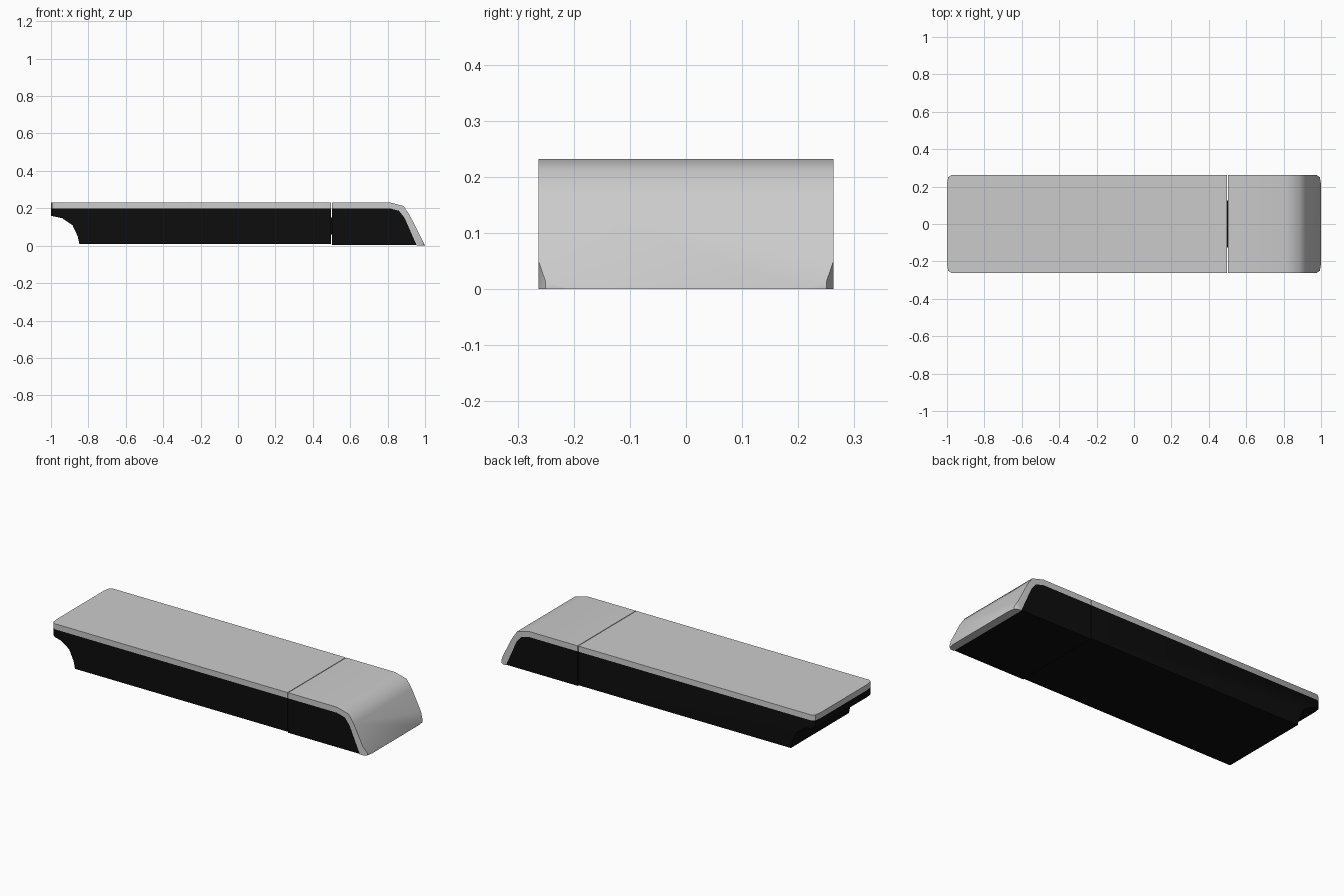
import bpy, bmesh
from math import radians
from mathutils import Vector

if "Cube" in bpy.data.objects:
    bpy.data.objects.remove(bpy.data.objects["Cube"])

black = bpy.data.materials.new("black_plastic")
black.diffuse_color = (0.004, 0.004, 0.004, 1)
black.use_nodes = True
black.node_tree.nodes["Principled BSDF"].inputs["Base Color"].default_value = black.diffuse_color


def prism(name, points, offset, depth, mat=None):
    """Extrude a closed outline of 3D points along the depth vector."""
    bm = bmesh.new()
    face = bm.faces.new([bm.verts.new(Vector(p) + Vector(offset)) for p in points])
    ext = bmesh.ops.extrude_face_region(bm, geom=[face])
    verts = [g for g in ext["geom"] if isinstance(g, bmesh.types.BMVert)]
    bmesh.ops.translate(bm, verts=verts, vec=depth)
    bmesh.ops.recalc_face_normals(bm, faces=bm.faces)
    mesh = bpy.data.meshes.new(name)
    bm.to_mesh(mesh)
    bm.free()
    obj = bpy.data.objects.new(name, mesh)
    bpy.context.collection.objects.link(obj)
    if mat:
        mesh.materials.append(mat)
    return obj


# Plan outline with small rounded corners, used to trim every side profile
corner = [(1, 0.213), (0.994, 0.25), (0.975, 0.263)]
quarter = corner + [(-x, y) for x, y in reversed(corner)]
plan = quarter + [(x, -y) for x, y in reversed(quarter)]
trim = prism("plan_trim", [(x, y, 0) for x, y in plan], (0, 0, 0), (0, 0, 1))
trim.hide_render = True


def part(name, profile, mat=None):
    """Side profile (x, z) run across the width and trimmed to the plan."""
    obj = prism(name, [(x, 0, z) for x, z in profile], (0, -0.3, 0), (0, 0.6, 0), mat)
    mod = obj.modifiers.new("trim", "BOOLEAN")
    mod.operation = "INTERSECT"
    mod.solver = "EXACT"
    mod.object = trim
    bpy.ops.object.select_all(action="DESELECT")
    obj.select_set(True)
    bpy.context.view_layer.objects.active = obj
    bpy.ops.object.modifier_apply(modifier=mod.name)
    bpy.ops.object.shade_smooth_by_angle(angle=radians(42))
    return obj


# Main body with the scooped underside at the left end
part("body", [(-1.05, 0.2), (0.498, 0.2), (0.498, 0.008), (-0.848, 0.008),
              (-0.857, 0.05), (-0.885, 0.11), (-0.94, 0.147), (-1, 0.16),
              (-1.05, 0.163)], black)
part("body_top_plate", [(-1.05, 0.2), (0.498, 0.2), (0.498, 0.232), (-1.05, 0.232)])

# Cap with its bent cover plate
inner = [(0.502, 0.2), (0.81, 0.2), (0.86, 0.187), (0.89, 0.15), (0.957, -0.005)]
outer = [(1.003, -0.005), (0.917, 0.165), (0.885, 0.212), (0.81, 0.232), (0.502, 0.232)]
part("cap_body", inner[:-1] + [(0.955, 0.003), (0.502, 0.003)], black)
part("cap_cover_plate", inner + outer)

# Connector bridging the seam between body and cap
prism("connector", [(0.45, -0.125, 0), (0.55, -0.125, 0), (0.55, 0.125, 0),
                    (0.45, 0.125, 0)], (0, 0, 0.06), (0, 0, 0.09), black)

bpy.data.objects.remove(trim)
